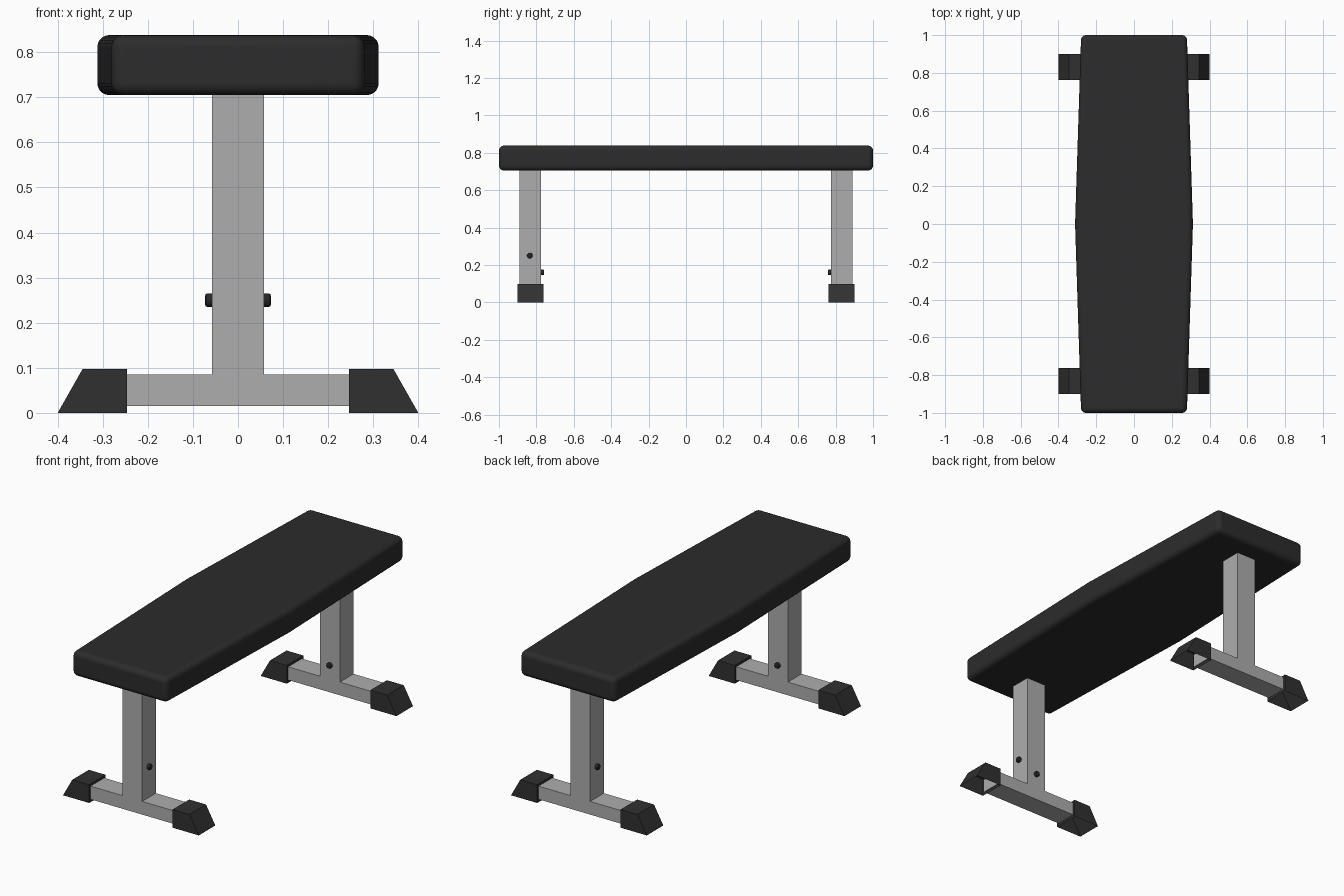
import bpy, bmesh, math
from mathutils import Matrix, Vector

cube = bpy.data.objects.get("Cube")
if cube:
    bpy.data.objects.remove(cube, do_unlink=True)


def material(name, value, roughness):
    m = bpy.data.materials.new(name)
    m.use_nodes = True
    m.diffuse_color = (value, value, value, 1)
    bsdf = next(n for n in m.node_tree.nodes if n.type == 'BSDF_PRINCIPLED')
    bsdf.inputs["Base Color"].default_value = (value, value, value, 1)
    bsdf.inputs["Roughness"].default_value = roughness
    return m


BLACK = material("black vinyl", 0.025, 0.6)
RUBBER = material("black rubber", 0.03, 0.7)
STEEL = material("grey steel", 0.42, 0.5)
BOLT = material("dark bolt", 0.02, 0.5)


def finish(bm, name, mat, turn=0, normals=True):
    """Turn the mesh about z and add it to the scene."""
    bm.transform(Matrix.Rotation(turn, 4, 'Z'))
    if normals:
        bmesh.ops.recalc_face_normals(bm, faces=bm.faces)
    mesh = bpy.data.meshes.new(name)
    bm.to_mesh(mesh)
    bm.free()
    mesh.materials.append(mat)
    obj = bpy.data.objects.new(name, mesh)
    bpy.context.collection.objects.link(obj)
    return obj


def extrude(points, axis, start, end):
    """Extrude an outline of (a, b) points along y or z."""
    bm = bmesh.new()
    place = (lambda a, b: (a, start, b)) if axis == 'Y' else (lambda a, b: (a, b, start))
    face = bm.faces.new([bm.verts.new(place(a, b)) for a, b in points])
    out = bmesh.ops.extrude_face_region(bm, geom=[face])
    shift = Vector((0, end - start, 0)) if axis == 'Y' else Vector((0, 0, end - start))
    bmesh.ops.translate(bm, vec=shift,
                        verts=[g for g in out["geom"] if isinstance(g, bmesh.types.BMVert)])
    bmesh.ops.recalc_face_normals(bm, faces=bm.faces)
    return bm


def smooth(obj, angle):
    bpy.ops.object.select_all(action='DESELECT')
    obj.select_set(True)
    bpy.context.view_layer.objects.active = obj
    bpy.ops.object.shade_smooth_by_angle(angle=math.radians(angle))


# Padded seat, widest at the middle, with soft edges all round
right = [(0.28, -1), (0.312, 0), (0.28, 1)]
pad = finish(extrude(right + [(-x, -y) for x, y in right], 'Z', 0.705, 0.838), "seat_pad", BLACK)
bevel = pad.modifiers.new("soft edges", 'BEVEL')
bevel.width = 0.026
bevel.segments = 5
bevel.limit_method = 'ANGLE'
bevel.angle_limit = math.radians(30)
smooth(pad, 50)


def bolt(name, base, direction, turn):
    """Round bolt head standing on a surface."""
    bm = bmesh.new()
    bmesh.ops.create_cone(bm, cap_ends=True, segments=12, radius1=0.015, radius2=0.015, depth=0.018)
    rim = [e for e in bm.edges if all(v.co.z > 0 for v in e.verts)]
    bmesh.ops.bevel(bm, geom=rim, offset=0.005, segments=2, profile=0.5, affect='EDGES')
    bm.transform(Matrix.Translation(Vector(base) + Vector(direction) * 0.006)
                 @ Vector(direction).to_track_quat('Z', 'Y').to_matrix().to_4x4())
    smooth(finish(bm, name, BOLT, turn), 40)


# Each stand is the other one turned half round
for end, turn in (("front", 0), ("back", math.pi)):
    # Upright and cross bar in one T-shaped piece
    side = [(0.25, 0.015), (0.25, 0.085), (0.058, 0.085), (0.058, 0.71)]
    tee = side + [(-x, z) for x, z in reversed(side)]
    finish(extrude(tee, 'Y', -0.889, -0.774), end + "_stand", STEEL, turn)

    # Sloping rubber feet, hollow underneath
    for label, s in (("left", 1), ("right", -1)):
        outline = [(0.246 * s, 0), (0.4 * s, 0), (0.345 * s, 0.097), (0.246 * s, 0.097)]
        bm = extrude(outline, 'Y', -0.901, -0.762)
        sole = [f for f in bm.faces if f.normal.z < -0.9]
        bmesh.ops.delete(bm, geom=sole, context='FACES_ONLY')
        finish(bm, f"{end}_{label}_foot", RUBBER, turn, normals=False)

    # Bolt on the side and on the inner face of the upright
    bolt(end + "_side_bolt", (0.058, -0.835, 0.25), (1, 0, 0), turn)
    bolt(end + "_inner_bolt", (0, -0.774, 0.16), (0, 1, 0), turn)
